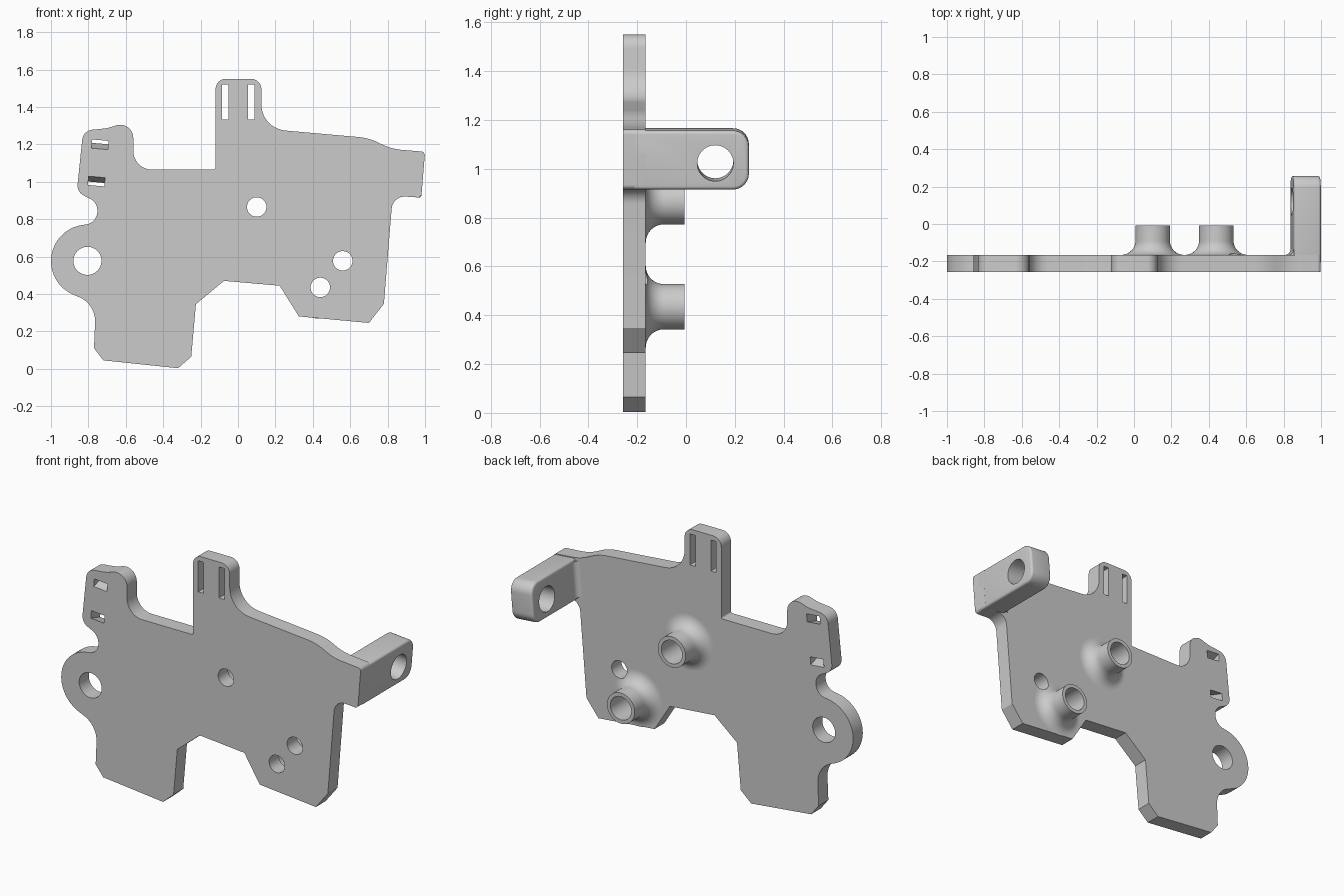
import bpy
import bmesh
from math import sin, cos, tan, pi
from mathutils import Vector, Matrix

FRONT, BACK = -0.2575, -0.165

cube = bpy.data.objects.get("Cube")
if cube:
    bpy.data.objects.remove(cube, do_unlink=True)

grey = bpy.data.materials.new("plain grey")
grey.use_nodes = True
grey.diffuse_color = (0.6, 0.6, 0.6, 1)
grey.node_tree.nodes["Principled BSDF"].inputs["Base Color"].default_value = grey.diffuse_color
parts = []


def rounded(corners, steps=10):
    """Turn (x, z, radius) corners into a closed outline with true arcs."""
    pts = []
    for i, (x, z, r) in enumerate(corners):
        p = Vector((x, z))
        if r == 0:
            pts.append(p)
            continue
        a = (Vector(corners[i - 1][:2]) - p).normalized()
        b = (Vector(corners[(i + 1) % len(corners)][:2]) - p).normalized()
        half = a.angle(b) / 2
        centre = p + (a + b).normalized() * (r / sin(half))
        start = p + a * (r / tan(half)) - centre
        end = p + b * (r / tan(half)) - centre
        sweep = start.angle(end)
        for k in range(steps + 1):
            t = sweep * k / steps
            pts.append(centre + (start * sin(sweep - t) + end * sin(t)) / sin(sweep))
    return pts


def circle(x, z, r, n=48):
    return [(x + r * cos(2 * pi * k / n), z + r * sin(2 * pi * k / n)) for k in range(n)]


def rectangle(w, h):
    return [(-w / 2, -h / 2), (w / 2, -h / 2), (w / 2, h / 2), (-w / 2, h / 2)]


def add_object(name, bm, matrix):
    bmesh.ops.transform(bm, matrix=matrix, verts=bm.verts)
    bmesh.ops.recalc_face_normals(bm, faces=bm.faces)
    mesh = bpy.data.meshes.new(name)
    bm.to_mesh(mesh)
    bm.free()
    mesh.materials.append(grey)
    obj = bpy.data.objects.new(name, mesh)
    bpy.context.collection.objects.link(obj)
    return obj


def prism(name, outline, y0, y1, matrix=Matrix()):
    """Extrude an x-z outline along y."""
    bm = bmesh.new()
    near = [bm.verts.new((x, y0, z)) for x, z in outline]
    far = [bm.verts.new((x, y1, z)) for x, z in outline]
    bm.faces.new(near)
    bm.faces.new(far[::-1])
    for i in range(len(near)):
        bm.faces.new((near[i - 1], near[i], far[i], far[i - 1]))
    return add_object(name, bm, matrix)


def apply_modifier(obj, mod):
    bpy.context.view_layer.objects.active = obj
    bpy.ops.object.modifier_apply(modifier=mod.name)


def cut(obj, outline, matrix=Matrix()):
    """Cut an x-z outline right through an object along y."""
    cutter = prism("cutter", outline, -0.5, 0.5, matrix)
    mod = obj.modifiers.new("cut", 'BOOLEAN')
    mod.operation, mod.solver, mod.object = 'DIFFERENCE', 'EXACT', cutter
    apply_modifier(obj, mod)
    bpy.data.objects.remove(cutter, do_unlink=True)


# Plate outline, starting at the lower left foot
outline = rounded([
    (-0.77, 0.11, 0), (-0.72, 0.045, 0), (-0.32, 0.003, 0), (-0.25, 0.065, 0),
    (-0.225, 0.345, 0), (-0.075, 0.47, 0), (0.223, 0.444, 0), (0.325, 0.28, 0),
    (0.7, 0.245, 0), (0.78, 0.347, 0),
    (0.827, 0.925, 0.07), (0.98, 0.915, 0.02), (1, 1.16, 0.02),      # arm root
    (0.82, 1.175, 0.3), (0.7, 1.234, 0.3), (0.125, 1.285, 0.14),
    (0.125, 1.55, 0.055), (-0.12, 1.55, 0.055), (-0.12, 1.065, 0.01),  # tower
    (-0.56, 1.065, 0.1), (-0.56, 1.33, 0.07), (-0.7, 1.286, 0.2),
    (-0.828, 1.273, 0.06), (-0.862, 0.945, 0.06),                     # left tab
    (-0.752, 0.89, 0.07), (-0.752, 0.779, 0.07),
    (-1, 0.748, 0.195), (-1, 0.446, 0.195), (-0.76, 0.346, 0.14),     # round ear
])
plate = prism("mounting_plate", outline, FRONT, BACK)
parts.append(plate)

# Round holes through the plate
boss_spots = [(0.1, 0.865), (0.44, 0.435)]
side_hole = circle(0.56, 0.577, 0.052)
for x, z in boss_spots:
    cut(plate, circle(x, z, 0.052))
cut(plate, circle(-0.805, 0.577, 0.075))
cut(plate, side_hole)

# Tie slots: two upright in the tower, two slanted in the left tab
for x in (-0.068, 0.071):
    cut(plate, rectangle(0.036, 0.187), Matrix.Translation((x, 0, 1.427)))
for x, z, slant in ((-0.736, 1.213, 0.3), (-0.758, 0.988, -0.3)):
    cut(plate, rectangle(0.088, 0.045), Matrix.Translation((x, (FRONT + BACK) / 2, z))
        @ Matrix.Rotation(0.087, 4, 'Y') @ Matrix.Rotation(slant, 4, 'X'))

# Hollow bosses with flared feet, turned around the y axis
FLARE, TUBE, BORE = 0.075, 0.0925, 0.07
profile = [(BORE, BACK - 0.02), (BORE, -0.007), (TUBE, -0.007)]
for k in range(13):
    a = pi / 2 * k / 12
    profile.append((TUBE + FLARE * (1 - cos(a)), BACK + FLARE * (1 - sin(a))))
profile.append((TUBE + FLARE, BACK - 0.02))
for name, (x, z) in zip(("upper_boss", "lower_boss"), boss_spots):
    bm = bmesh.new()
    rings = [[bm.verts.new((px, y, pz)) for px, pz in circle(0, 0, r)] for r, y in profile]
    for i, ring in enumerate(rings):
        other = rings[i - 1]
        for j in range(len(ring)):
            bm.faces.new((other[j - 1], other[j], ring[j], ring[j - 1]))
    boss = add_object(name, bm, Matrix.Translation((x, 0, z)))
    parts.append(boss)
cut(boss, side_hole)

# Side arm reaching back, leaning slightly outwards
lean = Matrix.Translation((0.9175, 0, 1.041)) @ Matrix.Rotation(0.083, 4, 'Y')
across = lean @ Matrix.Rotation(pi / 2, 4, 'Z')
HALF, HIGH = 0.0725, 0.121
side = rounded([(-0.22, -HIGH, 0), (0.2575, -HIGH, 0.065), (0.2575, HIGH, 0.065), (-0.22, HIGH, 0)])
arm = prism("side_arm", side, -HALF, HALF, across)
bevel = arm.modifiers.new("soft edges", 'BEVEL')
bevel.width, bevel.segments = 0.014, 4
apply_modifier(arm, bevel)
cut(arm, circle(0.12, -0.012, 0.074), across)
parts.append(arm)

# Small fillet where the arm meets the plate
R = 0.03
inner = [(-HALF + 0.01, BACK - 0.01), (-HALF - R, BACK - 0.01)]
for k in range(9):
    a = pi / 2 * k / 8
    inner.append((-HALF - R * (1 - sin(a)), BACK + R * (1 - cos(a))))
inner.append((-HALF + 0.01, BACK + R))
parts.append(prism("arm_fillet", inner, 0.014 - HIGH, HIGH - 0.014,
                   lean @ Matrix.Rotation(-pi / 2, 4, 'X')))

# Smooth the curved faces, keep the edges sharp
bpy.ops.object.select_all(action='DESELECT')
for obj in parts:
    obj.select_set(True)
bpy.context.view_layer.objects.active = plate
bpy.ops.object.shade_smooth_by_angle(angle=0.5)
